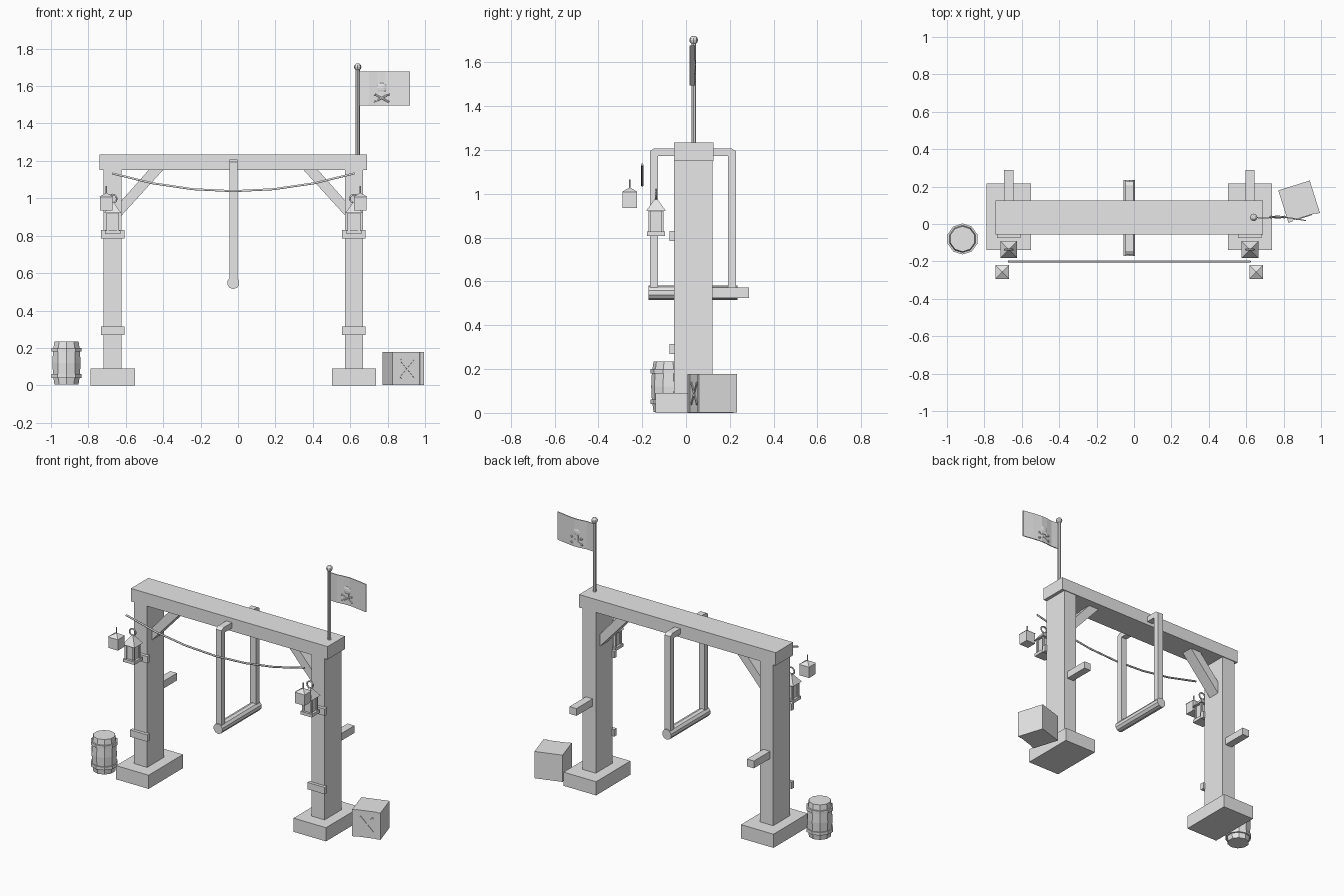
import bpy, bmesh, math
from mathutils import Vector, Matrix

if "Cube" in bpy.data.objects:
    bpy.data.objects.remove(bpy.data.objects["Cube"])

grey = bpy.data.materials.new("plain_grey")
grey.use_nodes = True
grey.diffuse_color = (0.8, 0.8, 0.8, 1)
grey.node_tree.nodes["Principled BSDF"].inputs["Base Color"].default_value = (0.8, 0.8, 0.8, 1)
MID = -0.025  # symmetry line of the frame


def finish(name, bm):
    bmesh.ops.recalc_face_normals(bm, faces=bm.faces)
    me = bpy.data.meshes.new(name)
    bm.to_mesh(me)
    bm.free()
    ob = bpy.data.objects.new(name, me)
    me.materials.append(grey)
    bpy.context.collection.objects.link(ob)
    return ob


def add_box(bm, lo, hi):
    lo, hi = Vector(lo), Vector(hi)
    m = Matrix.Translation((lo + hi) / 2) @ Matrix.Diagonal((*(hi - lo), 1))
    bmesh.ops.create_cube(bm, size=1, matrix=m)


def add_rod(bm, a, b, r, sides=8, r2=None):
    a, b = Vector(a), Vector(b)
    turn = (b - a).to_track_quat('Z', 'Y').to_matrix().to_4x4()
    bmesh.ops.create_cone(bm, cap_ends=True, segments=sides, radius1=r,
                          radius2=r if r2 is None else r2, depth=(b - a).length,
                          matrix=Matrix.Translation((a + b) / 2) @ turn)


def add_prism(bm, points, offset):
    face = bm.faces.new([bm.verts.new(p) for p in points])
    new = bmesh.ops.extrude_face_region(bm, geom=[face])["geom"]
    bmesh.ops.translate(bm, vec=offset, verts=[v for v in new if isinstance(v, bmesh.types.BMVert)])


def add_roof(bm, x, y, z, half, height, tip=0.0):
    m = Matrix.Translation((x, y, z + height / 2)) @ Matrix.Rotation(math.pi / 4, 4, 'Z')
    bmesh.ops.create_cone(bm, cap_ends=True, segments=4, radius1=half * math.sqrt(2),
                          radius2=tip, depth=height, matrix=m)


def box(name, lo, hi):
    bm = bmesh.new()
    add_box(bm, lo, hi)
    return finish(name, bm)


def tube(name, points, r, closed=False):
    cu = bpy.data.curves.new(name, 'CURVE')
    cu.dimensions = '3D'
    cu.bevel_depth, cu.bevel_resolution, cu.use_fill_caps = r, 1, True
    sp = cu.splines.new('POLY')
    sp.points.add(len(points) - 1)
    for p, co in zip(sp.points, points):
        p.co = (*co, 1)
    sp.use_cyclic_u = closed
    cu.materials.append(grey)
    ob = bpy.data.objects.new(name, cu)
    bpy.context.collection.objects.link(ob)


# Top beam
box("top_beam", (-0.74, -0.055, 1.15), (0.69, 0.125, 1.235))

# The two supports with everything hung on them
for side, s in (("right", -1), ("left", 1)):
    c = MID + s * 0.645
    box(side + "_footing", (c - 0.118, -0.14, 0), (c + 0.118, 0.217, 0.09))
    box(side + "_post", (c - 0.048, -0.055, 0.09), (c + 0.048, 0.12, 1.15))
    for label, z in (("lower", 0.27), ("upper", 0.785)):
        box(f"{side}_{label}_cleat", (c - 0.063, -0.075, z), (c + 0.063, -0.05, z + 0.045))
    box(side + "_back_peg", (c - 0.025, 0.1, 0.525), (c + 0.025, 0.288, 0.573))

    bm = bmesh.new()
    inner = c - s * 0.045
    brace = ((0, 0.905), (0, 0.985), (0.148, 1.152), (0.225, 1.152))
    add_prism(bm, [(inner - s * d, -0.005, z) for d, z in brace], (0, 0.08, 0))
    finish(side + "_brace", bm)

    # Large lantern: floor, glass, corner bars, roof, ring
    bm = bmesh.new()
    y = -0.137
    add_box(bm, (c - 0.041, y - 0.041, 0.808), (c + 0.041, y + 0.041, 0.828))
    add_box(bm, (c - 0.026, y - 0.026, 0.828), (c + 0.026, y + 0.026, 0.925))
    for i in (-1, 1):
        for j in (-1, 1):
            px, py = c + i * 0.028, y + j * 0.028
            add_box(bm, (px - 0.006, py - 0.006, 0.828), (px + 0.006, py + 0.006, 0.925))
    add_roof(bm, c, y, 0.922, 0.045, 0.055, 0.008)
    finish(side + "_large_lantern", bm)
    ring = [(c + 0.022 * math.cos(a), y, 0.998 + 0.022 * math.sin(a))
            for a in (k * math.tau / 12 for k in range(12))]
    tube(side + "_lantern_ring", ring, 0.005, True)

    # Small lantern in front of the rope
    bm = bmesh.new()
    x, y = c + s * 0.034, -0.257
    add_box(bm, (x - 0.034, y - 0.034, 0.935), (x + 0.034, y + 0.034, 1.008))
    add_roof(bm, x, y, 1.008, 0.037, 0.022)
    add_rod(bm, (x, y, 1.015), (x, y, 1.065), 0.004, 6)
    finish(side + "_small_lantern", bm)

# Sagging rope
tube("rope", [(MID + 0.648 * t / 6, -0.2, 1.038 + 0.095 * (t / 6) ** 2)
              for t in range(-6, 7, 2)], 0.006)

# Swing: bent hangers with a cross bar through the beam, and a round seat
bm = bmesh.new()
outer = [(-0.165, 0.55), (-0.165, 1.195), (-0.145, 1.208), (0.208, 1.208), (0.228, 1.195), (0.228, 0.55)]
inside = [(0.192, 0.55), (0.192, 1.172), (-0.128, 1.172), (-0.128, 0.55)]
add_prism(bm, [(-0.046, y, z) for y, z in outer + inside], (0.042, 0, 0))
finish("swing_hanger", bm)
bm = bmesh.new()
add_rod(bm, (MID, -0.172, 0.548), (MID, 0.236, 0.548), 0.033, 10)
finish("swing_seat", bm)

# Flag pole with knob
bm = bmesh.new()
add_rod(bm, (0.64, 0.035, 1.23), (0.64, 0.035, 1.7), 0.011)
bmesh.ops.create_uvsphere(bm, u_segments=8, v_segments=6, radius=0.02,
                          matrix=Matrix.Translation((0.64, 0.035, 1.702)))
finish("flag_pole", bm)

# Waving flag
bm = bmesh.new()
wave = [(0.645, 0.035), (0.7, 0.031), (0.745, 0.037), (0.785, 0.039), (0.85, 0.03), (0.92, 0.018)]
outline = [(x, y - 0.003, 1.495) for x, y in wave] + [(x, y + 0.003, 1.495) for x, y in reversed(wave)]
add_prism(bm, outline, (0, 0, 0.183))
finish("flag", bm)

# Raised skull and crossed bones, visible on both faces of the flag
bm = bmesh.new()
fx, fy = 0.768, 0.037
bmesh.ops.create_uvsphere(bm, u_segments=10, v_segments=6, radius=0.028,
                          matrix=Matrix.Translation((fx, fy, 1.59)) @ Matrix.Diagonal((1, 0.3, 1, 1)))
add_box(bm, (fx - 0.014, fy - 0.007, 1.552), (fx + 0.014, fy + 0.007, 1.572))
for s in (-1, 1):
    a, b = Vector((fx - 0.036, fy, 1.536 - s * 0.019)), Vector((fx + 0.036, fy, 1.536 + s * 0.019))
    add_rod(bm, a, b, 0.006, 6)
    for end in (a, b):
        bmesh.ops.create_icosphere(bm, subdivisions=1, radius=0.009, matrix=Matrix.Translation(end))
finish("flag_emblem", bm)

# Barrel: bulging staves, then hoops
bx, by = -0.917, -0.08
bm = bmesh.new()
levels = [(0.005, 0.068), (0.06, 0.076), (0.12, 0.079), (0.18, 0.076), (0.235, 0.068)]
for (z0, r0), (z1, r1) in zip(levels, levels[1:]):
    add_rod(bm, (bx, by, z0), (bx, by, z1), r0, 10, r1)
finish("barrel", bm)
bm = bmesh.new()
for z in (0.04, 0.18):
    add_rod(bm, (bx, by, z), (bx, by, z + 0.02), 0.083, 10)
finish("barrel_hoops", bm)

# Crate, turned a little, with edge boards and a crossed front
bm = bmesh.new()
h = 0.088
add_box(bm, (-h, -h, 0.002), (h, h, 0.178))
for s in (-1, 1):
    add_box(bm, (s * 0.077 - 0.012, -h - 0.005, 0.002), (s * 0.077 + 0.012, -h, 0.178))
    add_prism(bm, [(-0.045 * s, -h, 0.045), (-0.037 * s, -h, 0.037),
                   (0.045 * s, -h, 0.132), (0.037 * s, -h, 0.14)], (0, -0.004, 0))
crate = finish("crate", bm)
crate.location = (0.882, 0.122, 0)
crate.rotation_euler.z = math.radians(17.5)
